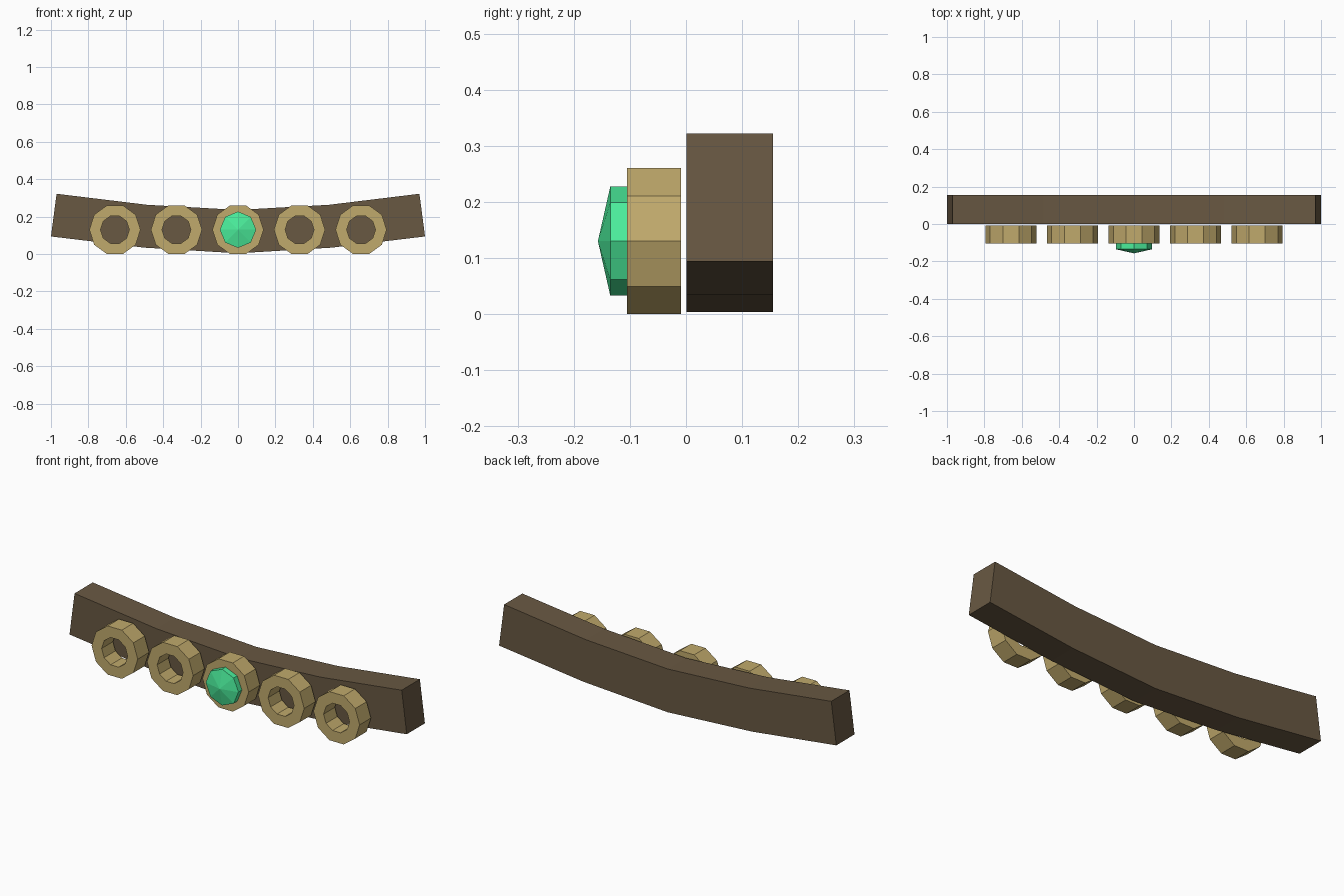
import bpy, bmesh, math

if "Cube" in bpy.data.objects:
    bpy.data.objects.remove(bpy.data.objects["Cube"])


def material(name, color):
    m = bpy.data.materials.new(name)
    m.diffuse_color = (*color, 1)
    m.use_nodes = True
    m.node_tree.nodes["Principled BSDF"].inputs["Base Color"].default_value = m.diffuse_color
    return m


def make_object(name, bm, mat):
    bmesh.ops.recalc_face_normals(bm, faces=bm.faces)
    me = bpy.data.meshes.new(name)
    bm.to_mesh(me)
    bm.free()
    me.materials.append(mat)
    ob = bpy.data.objects.new(name, me)
    bpy.context.collection.objects.link(ob)
    return ob


def lathe(name, profile, sides, center, mat, closed):
    """Revolve (radius, y) points about the y axis; radius 0 makes a tip."""
    bm = bmesh.new()
    rings = []
    for r, y in profile:
        n = sides if r else 1
        rings.append([bm.verts.new((center[0] + r * math.cos(2 * math.pi * i / sides), y,
                                    center[1] + r * math.sin(2 * math.pi * i / sides)))
                      for i in range(n)])
    pairs = list(zip(rings, rings[1:]))
    if closed:
        pairs.append((rings[-1], rings[0]))
    for a, b in pairs:
        for i in range(sides):
            j = (i + 1) % sides
            quad = [a[i % len(a)], a[j % len(a)], b[j % len(b)], b[i % len(b)]]
            bm.faces.new(list(dict.fromkeys(quad)))
    return make_object(name, bm, mat)


brown = material("dark_wood", (0.14, 0.098, 0.055))
gold = material("brass", (0.53, 0.40, 0.15))
green = material("green_gem", (0.07, 0.85, 0.33))

# Curved bar: (bottom x, bottom z, top x, top z), mirrored across x = 0
half = [(0.5, 0.034, 0.485, 0.263), (1.0, 0.094, 0.97, 0.322)]
stations = ([(-a, b, -c, d) for a, b, c, d in reversed(half)]
            + [(0, 0.004, 0, 0.236)] + half)
bm = bmesh.new()
loops = [[bm.verts.new(p) for p in ((bx, 0.001, bz), (tx, 0.001, tz),
                                    (tx, 0.155, tz), (bx, 0.155, bz))]
         for bx, bz, tx, tz in stations]
for a, b in zip(loops, loops[1:]):
    for i in range(4):
        j = (i + 1) % 4
        bm.faces.new((a[i], a[j], b[j], b[i]))
bm.faces.new(loops[0])
bm.faces.new(loops[-1])
make_object("curved_bar", bm, brown)

# Five ten-sided rings
for k in range(-2, 3):
    lathe(f"ring_{k + 3}", [(0.137, -0.105), (0.137, -0.009), (0.077, -0.009), (0.077, -0.105)],
          10, (k * 0.329, 0.13), gold, True)

# Eight-sided gem in the middle ring
lathe("gem", [(0, -0.157), (0.097, -0.135), (0.097, -0.091), (0, -0.069)],
      8, (0, 0.13), green, False)
